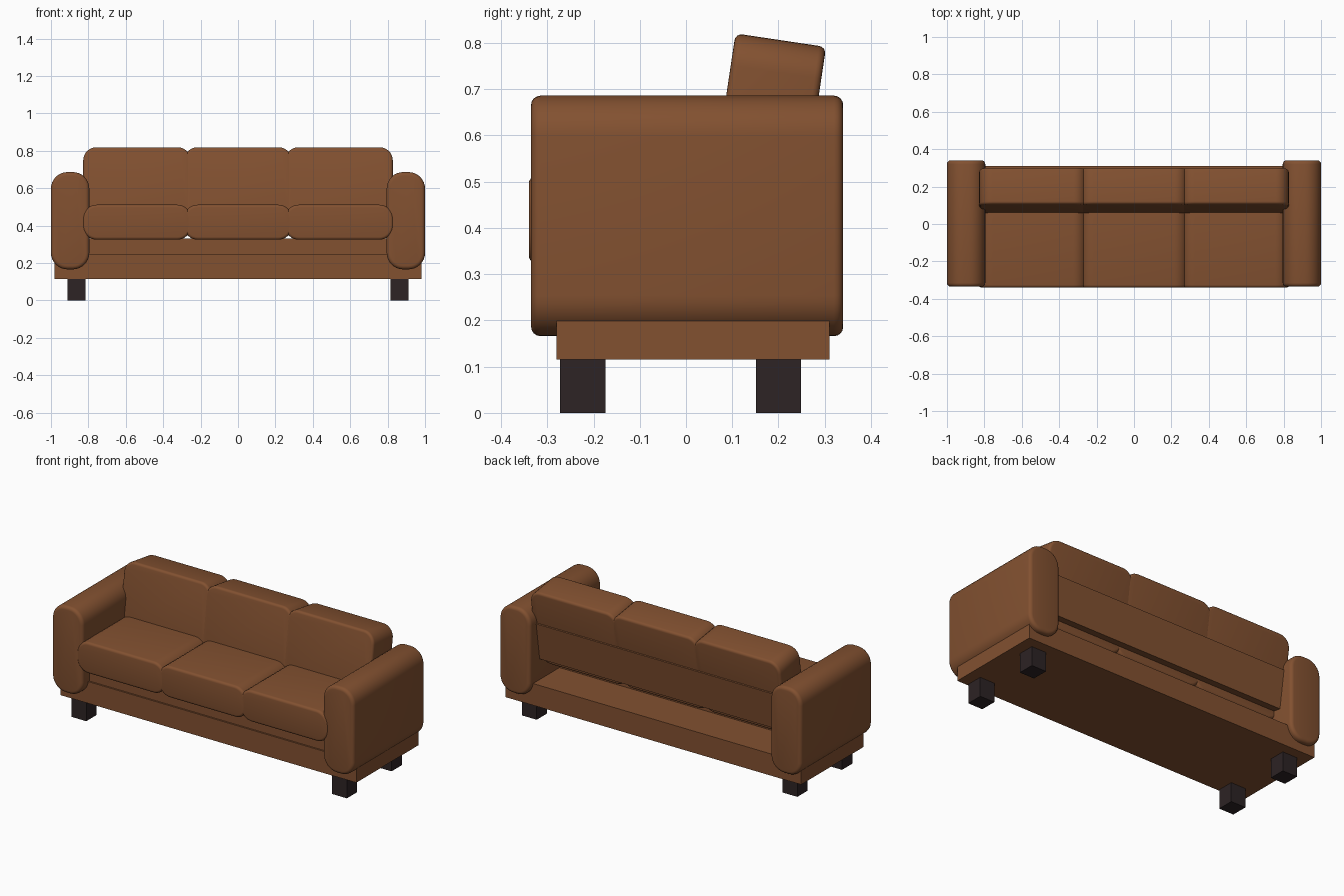
import bpy, bmesh, math
from mathutils import Matrix

if "Cube" in bpy.data.objects:
    bpy.data.objects.remove(bpy.data.objects["Cube"])


def material(name, rgb):
    m = bpy.data.materials.new(name)
    m.diffuse_color = (*rgb, 1)
    m.use_nodes = True
    m.node_tree.nodes["Principled BSDF"].inputs["Base Color"].default_value = m.diffuse_color
    return m


LEATHER = material("brown leather", (0.225, 0.082, 0.030))
WOOD = material("dark wood", (0.026, 0.017, 0.018))


def finish(name, bm, mat, loc, tilt=0.0, smooth=False):
    bmesh.ops.recalc_face_normals(bm, faces=bm.faces)
    mesh = bpy.data.meshes.new(name)
    bm.to_mesh(mesh)
    bm.free()
    mesh.materials.append(mat)
    ob = bpy.data.objects.new(name, mesh)
    bpy.context.collection.objects.link(ob)
    ob.location = loc
    ob.rotation_euler.x = tilt
    if smooth:
        bpy.ops.object.select_all(action='DESELECT')
        ob.select_set(True)
        bpy.context.view_layer.objects.active = ob
        bpy.ops.object.shade_smooth_by_angle(angle=math.radians(40))
    return ob


def box(name, size, loc, mat=LEATHER, tilt=0.0):
    bm = bmesh.new()
    bmesh.ops.create_cube(bm, size=1, matrix=Matrix.Diagonal((*size, 1)))
    return finish(name, bm, mat, loc, tilt)


def rounded_rect(w, h, r, n=8):
    """Rounded rectangle outline in x and z."""
    pts = []
    for q, (sx, sz) in enumerate(((1, 1), (-1, 1), (-1, -1), (1, -1))):
        for i in range(n + 1):
            a = (q + i / n) * math.pi / 2
            pts.append((sx * (w / 2 - r) + r * math.cos(a),
                        sz * (h / 2 - r) + r * math.sin(a)))
    return pts


def pad(name, size, r, edge, loc, tilt=0.0):
    """Upholstered block: rounded outline run along y with softened ends."""
    w, d, h = size
    steps = [i * math.pi / 8 for i in range(5)]
    ends = [(edge * (1 - math.sin(a)), d / 2 - edge * (1 - math.cos(a))) for a in steps]
    stations = [(i, -y) for i, y in reversed([(e[0], e[1]) for e in ends])]
    # inset grows towards each end while y runs from front to back
    curve = [(edge * (1 - math.cos(a)), d / 2 - edge + edge * math.sin(a)) for a in steps]
    stations = [(i, -y) for i, y in reversed(curve)] + curve
    bm = bmesh.new()
    rings = [[bm.verts.new((x, y, z)) for x, z in rounded_rect(w - 2 * i, h - 2 * i, r - i)]
             for i, y in stations]
    for a, b in zip(rings, rings[1:]):
        for k in range(len(a)):
            j = (k + 1) % len(a)
            bm.faces.new((a[k], a[j], b[j], b[k]))
    bm.faces.new(rings[0])
    bm.faces.new(rings[-1])
    return finish(name, bm, LEATHER, loc, tilt, smooth=True)


# Base frame and the deck under the seat cushions
box("base", (1.96, 0.59, 0.13), (0, 0.015, 0.18))
box("seat_deck", (1.62, 0.33, 0.09), (0, -0.105, 0.285))

# Arms and legs, mirrored left and right
for side, s in (("left", -1), ("right", 1)):
    pad(side + "_arm", (0.205, 0.675, 0.52), 0.088, 0.02, (s * 0.8975, 0.0025, 0.426))
    for end, y in (("front", -0.223), ("back", 0.2)):
        box(f"{side}_{end}_leg", (0.097, 0.098, 0.125), (s * 0.863, y, 0.0625), WOOD)

# Three seat cushions and three reclined back cushions
TILT = math.radians(8.5)
HEIGHT = 0.38
up = (math.sin(TILT), math.cos(TILT))
for name, x in (("left", -0.54), ("middle", 0), ("right", 0.54)):
    pad(name + "_seat_cushion", (0.58, 0.54, 0.187), 0.075, 0.015, (x, -0.07, 0.418))
    pad(name + "_back_cushion", (0.575, 0.198, HEIGHT), 0.07, 0.015,
        (x, 0.205 - up[0] * HEIGHT / 2, 0.806 - up[1] * HEIGHT / 2), -TILT)

# Back board behind the lower half of the back cushions
box("back_board", (1.62, 0.10, 0.225), (0, 0.216, 0.488), tilt=-TILT)
